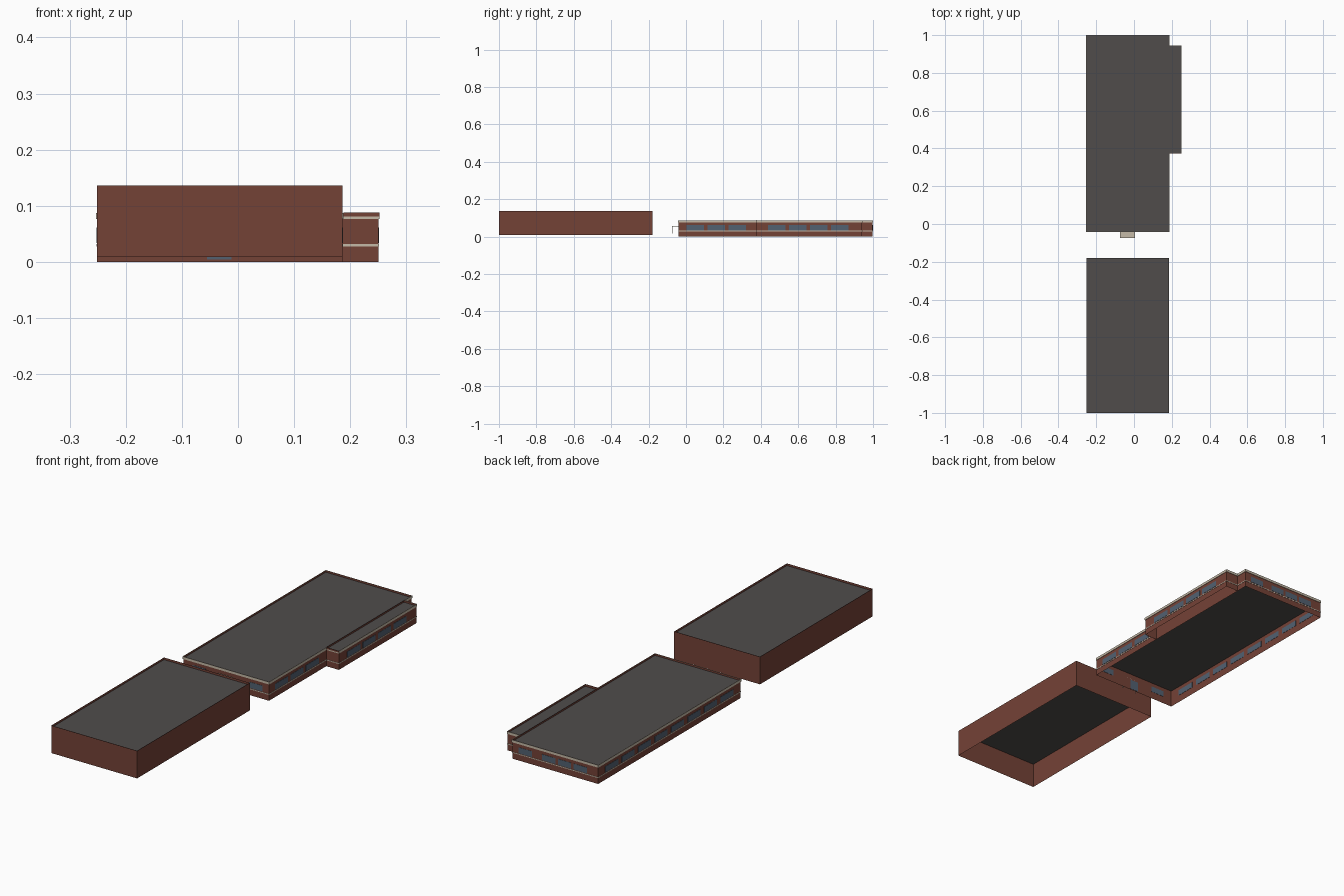
import bpy
import bmesh
from mathutils import Vector

cube = bpy.data.objects.get("Cube")
if cube:
    bpy.data.objects.remove(cube, do_unlink=True)


def material(name, r, g, b):
    m = bpy.data.materials.new(name)
    m.use_nodes = True
    m.diffuse_color = (r, g, b, 1)
    m.node_tree.nodes["Principled BSDF"].inputs["Base Color"].default_value = (r, g, b, 1)
    return m


BRICK = material("brick", 0.175, 0.054, 0.037)
ROOF = material("roof felt", 0.08, 0.073, 0.071)
STONE = material("cream stone", 0.56, 0.49, 0.39)
GLASS = material("window glass", 0.085, 0.12, 0.165)


def finish(name, bm, mat):
    mesh = bpy.data.meshes.new(name)
    bm.to_mesh(mesh)
    bm.free()
    mesh.materials.append(mat)
    ob = bpy.data.objects.new(name, mesh)
    bpy.context.collection.objects.link(ob)
    return ob


def sweep(name, outline, profile, mat, closed=True):
    """Carry a profile of (outward offset, height) round a square-cornered outline."""
    bm = bmesh.new()
    pts = [Vector(p) for p in outline]
    n = len(pts)
    rows = []
    for i, p in enumerate(pts):
        out = Vector((0, 0))
        for a, b in ((pts[i - 1], p), (p, pts[(i + 1) % n])):
            d = (b - a).normalized()
            out += Vector((d.y, -d.x))
        rows.append([bm.verts.new((*(p + out * off), z)) for off, z in profile])
    for i in range(n if closed else n - 1):
        a, b = rows[i], rows[(i + 1) % n]
        for j in range(len(profile) - 1):
            bm.faces.new((a[j], b[j], b[j + 1], a[j + 1]))
    return finish(name, bm, mat)


def sheet(name, outline, z, mat):
    bm = bmesh.new()
    bm.faces.new([bm.verts.new((x, y, z)) for x, y in outline])
    return finish(name, bm, mat)


def box(name, lo, hi, mat):
    bm = bmesh.new()
    bmesh.ops.create_cube(bm, size=1)
    for v in bm.verts:
        v.co = [(a + b) / 2 + c * (b - a) for a, b, c in zip(lo, hi, v.co)]
    return finish(name, bm, mat)


def rect(x0, y0, x1, y1):
    return [(x0, y0), (x1, y0), (x1, y1), (x0, y1)]


W, E, WING = -0.251, 0.186, 0.25        # west wall, east wall, wing wall
S, N = -0.04, 0.998                     # low building ends
WS, WN = 0.377, 0.942                   # wing ends
TOP, LOW_ROOF = 0.087, 0.079

# Tall hall
hall = rect(W, -1, E, -0.18)
sweep("hall_walls", hall, [(0, 0.009), (0, 0.136)], BRICK)
sheet("hall_roof", hall, 0.126, ROOF)

# Low building and its side wing
main = rect(W, S, E, N)
wing = rect(E, WS, WING, WN)
sweep("main_walls", main, [(0, 0), (0, TOP)], BRICK)
sweep("wing_walls", wing, [(0, 0), (0, TOP)], BRICK)
sheet("main_roof", main, LOW_ROOF, ROOF)
sheet("wing_roof", wing, LOW_ROOF, ROOF)

# Stone courses round the joined outline
outline = [(W, S), (E, S), (E, WS), (WING, WS), (WING, WN), (E, WN), (E, N), (W, N)]


def course(name, z0, z1, depth):
    sweep(name, outline, [(0, z0), (depth, z0), (depth, z1), (0, z1)], STONE)


course("cornice", 0.076, TOP + 0.0005, 0.002)
course("sill_course", 0.0275, 0.0315, 0.0012)
box("wing_coping", (E + 0.002, WS - 0.003, 0.081), (WING + 0.002, WS, TOP + 0.001), BRICK)

# Windows as thin plates: wall side, centre along the wall
Z0, Z1, T = 0.034, 0.061, 0.001


def side_window(name, x, y, half=0.047):
    box(name, (x - T, y - half, Z0), (x + T, y + half, Z1), GLASS)


def end_window(name, y, x, half=0.034):
    box(name, (x - half, y - T, Z0), (x + half, y + T, Z1), GLASS)


for i in range(3):
    side_window(f"east_window_{i + 1}", E, 0.05 + i * 0.112)
for i in range(4):
    side_window(f"wing_window_{i + 1}", WING, 0.485 + i * 0.112)
for i in range(8):
    side_window(f"west_window_{i + 1}", W, 0.06 + i * 0.12)
for i, x in enumerate((0.12, 0.0, -0.08, -0.16)):
    end_window(f"north_window_{i + 1}", N, x)
for i, x in enumerate((0.12, -0.17)):
    end_window(f"south_window_{i + 1}", S, x)

# Entrance with canopy on two slim posts
box("entrance_door", (-0.055, S - T, 0.004), (-0.012, S + T, 0.05), GLASS)
box("canopy", (-0.073, -0.075, 0.054), (0.006, S, 0.058), STONE)
for side, x in (("right", -0.071), ("left", 0.004)):
    box(f"{side}_canopy_post", (x - 0.0015, -0.074, 0.016), (x + 0.0015, -0.071, 0.054), STONE)
